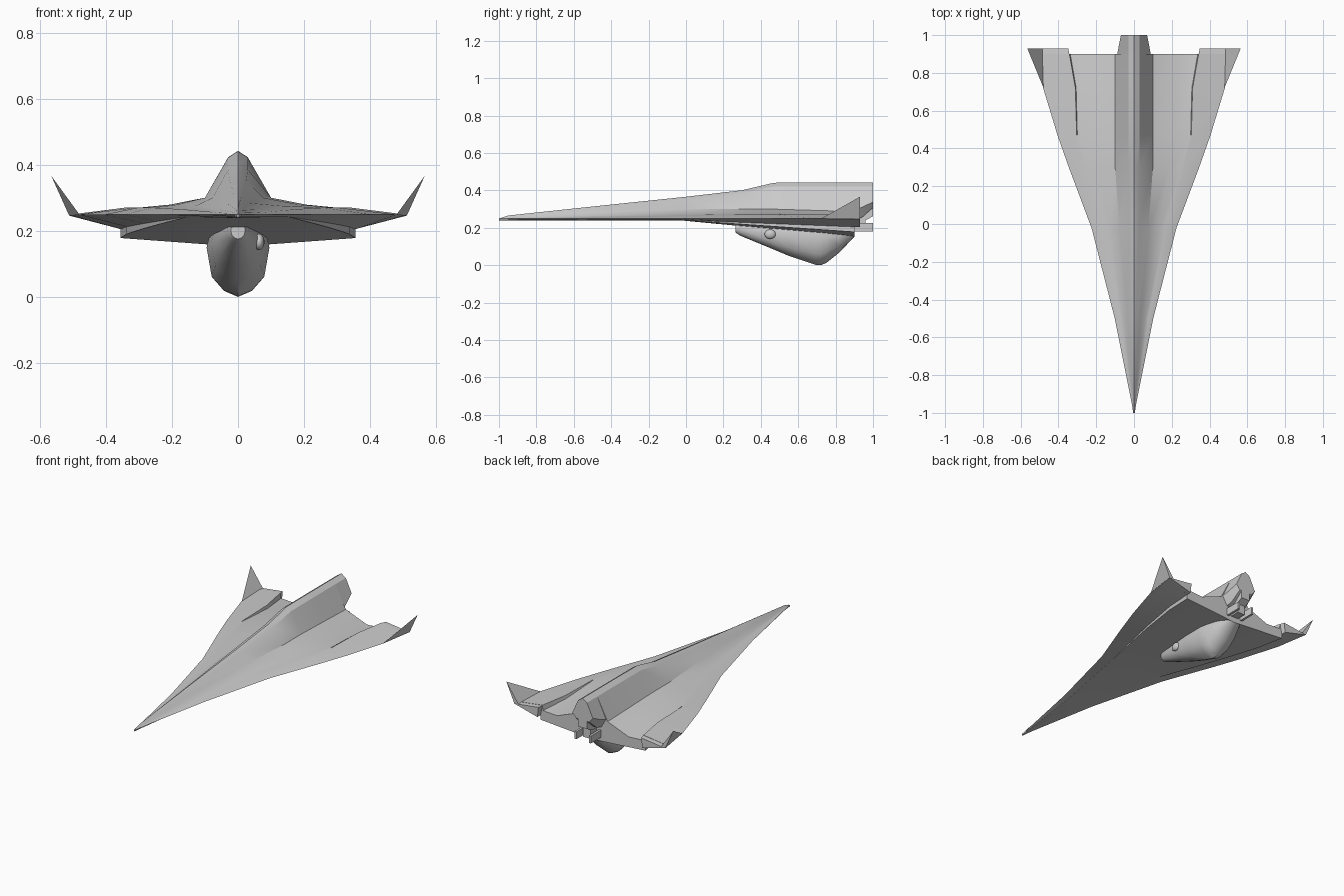
import bpy, bmesh, math

if "Cube" in bpy.data.objects:
    bpy.data.objects.remove(bpy.data.objects["Cube"])

def finish(bm, name, angle=25):
    bmesh.ops.remove_doubles(bm, verts=bm.verts, dist=0.0002)
    bmesh.ops.recalc_face_normals(bm, faces=bm.faces)
    me = bpy.data.meshes.new(name)
    bm.to_mesh(me)
    bm.free()
    ob = bpy.data.objects.new(name, me)
    bpy.context.collection.objects.link(ob)
    bpy.ops.object.select_all(action='DESELECT')
    ob.select_set(True)
    bpy.context.view_layer.objects.active = ob
    bpy.ops.object.shade_smooth_by_angle(angle=math.radians(angle))
    return ob

def loft(name, stations, symmetric=True, angle=25):
    """Skin closed x/z sections placed along y; symmetric ones list the +x half, top to bottom."""
    bm = bmesh.new()
    rings = []
    for y, pts in stations:
        if symmetric:
            pts = pts + [(-x, z) for x, z in pts[-2:0:-1]]
        rings.append([bm.verts.new((x, y, z)) for x, z in pts])
    n = len(rings[0])
    for a, b in zip(rings, rings[1:]):
        for i in range(n):
            j = (i + 1) % n
            bm.faces.new((a[i], a[j], b[j], b[i]))
    bm.faces.new(rings[0])
    bm.faces.new(rings[-1])
    return finish(bm, name, angle)

def mirror(ob):
    ob.modifiers.new("mirror", 'MIRROR').use_axis = (True, False, False)
    return ob

def box(name, x0, x1, y0, y1, z0, z1):
    sec = [(x0, z0), (x1, z0), (x1, z1), (x0, z1)]
    return loft(name, [(y0, sec), (y1, sec)], symmetric=False)

# Delta body section from edge half width, spine top, deck drop and deck share of the span
def body(y, edge, top, drop, share):
    t = min(1, max(0, (y + .02) / .92))          # growth of the engine box
    foot = min(.1, edge * .34)
    foot_z = min(top - .002, .25 + .05 * min(1, foot / .075) ** .5) - drop * .3
    wing_z = .25 + .02 * min(1, edge / .3)
    deck, wing, wall = foot + (edge - foot) * .35, edge * share, edge * .7
    return (y, [(0, top), (min(.03, foot * .33), top - (top - .245) * .1), (foot, foot_z),
                (deck, foot_z * .3 + wing_z * .7 - drop), (wing * .987, wing_z - drop * .75),
                (wing, wing_z), (edge, .249), (wall, .242 - .037 * t),
                (wall, .241 - .063 * t), (0, .239 - .087 * t)])

loft("delta_body", [body(*s) for s in [
    (-1, .004, .25, 0, .75), (-.95, .012, .266, 0, .75), (-.5, .102, .314, 0, .75),
    (-.02, .225, .364, 0, .75), (.3, .345, .401, 0, .75), (.47, .405, .441, 0, .75),
    (.72, .481, .442, .025, .645), (.9, .508, .442, .043, .673)]])

# Wing trailing edges beyond the engine deck
mirror(loft("wing_trailing_edge", [
    (.9, [(.342, .268), (.508, .248), (.355, .205)]),
    (.93, [(.348, .266), (.511, .246), (.355, .205)])], symmetric=False))

# Canted wingtip fins
bm = bmesh.new()
a, b, c, d = [bm.verts.new(p) for p in
              [(.479, .72, .248), (.484, .93, .250), (.511, .93, .246), (.565, .93, .366)]]
for f in [(a, b, c), (a, b, d), (b, c, d), (a, c, d)]:
    bm.faces.new(f)
mirror(finish(bm, "wingtip_fin"))

# Tail end of the spine
def tail(y, w, mid, low):
    return (y, [(0, .442), (.03, .422), (w, mid), (w * .64, low), (0, low)])
loft("spine_tail", [tail(.88, .092, .29, .235), tail(.94, .081, .31, .255),
                    tail(1, .069, .338, .308)])

# Nozzle parts below the tail
def nozzle(y, top, low):
    return (y, [(0, top), (.03, top), (.03, low), (0, low)])
loft("tail_nozzle", [nozzle(.9, .3, .235), nozzle(.95, .3, .235), nozzle(1, .31, .262)])
mirror(box("nozzle_plate", .042, .056, .88, 1.0, .18, .225))
box("nozzle_block", -.025, .025, .88, .96, .185, .24)

# Belly pod: y, half width, top and bottom heights
def pod(y, w, top, low):
    h = top - low
    return (y, [(0, top), (w * .88, top), (w, low + h * .74), (w * .84, low + h * .3),
                (w * .45, low + h * .09), (0, low)])
loft("belly_pod", [pod(*s) for s in [
    (.265, .022, .212, .175), (.29, .034, .212, .158), (.45, .064, .2, .092),
    (.55, .081, .2, .05), (.69, .095, .2, .003), (.72, .094, .2, 0),
    (.75, .091, .195, .012), (.82, .078, .19, .068), (.9, .05, .18, .152)]], angle=40)

# Sensor bulb on one side of the pod
bm = bmesh.new()
bmesh.ops.create_uvsphere(bm, u_segments=16, v_segments=10, radius=1)
for v in bm.verts:
    v.co = (.064 + v.co.x * .016, .45 + v.co.y * .03, .166 + v.co.z * .025)
finish(bm, "sensor_bulb", 60)
